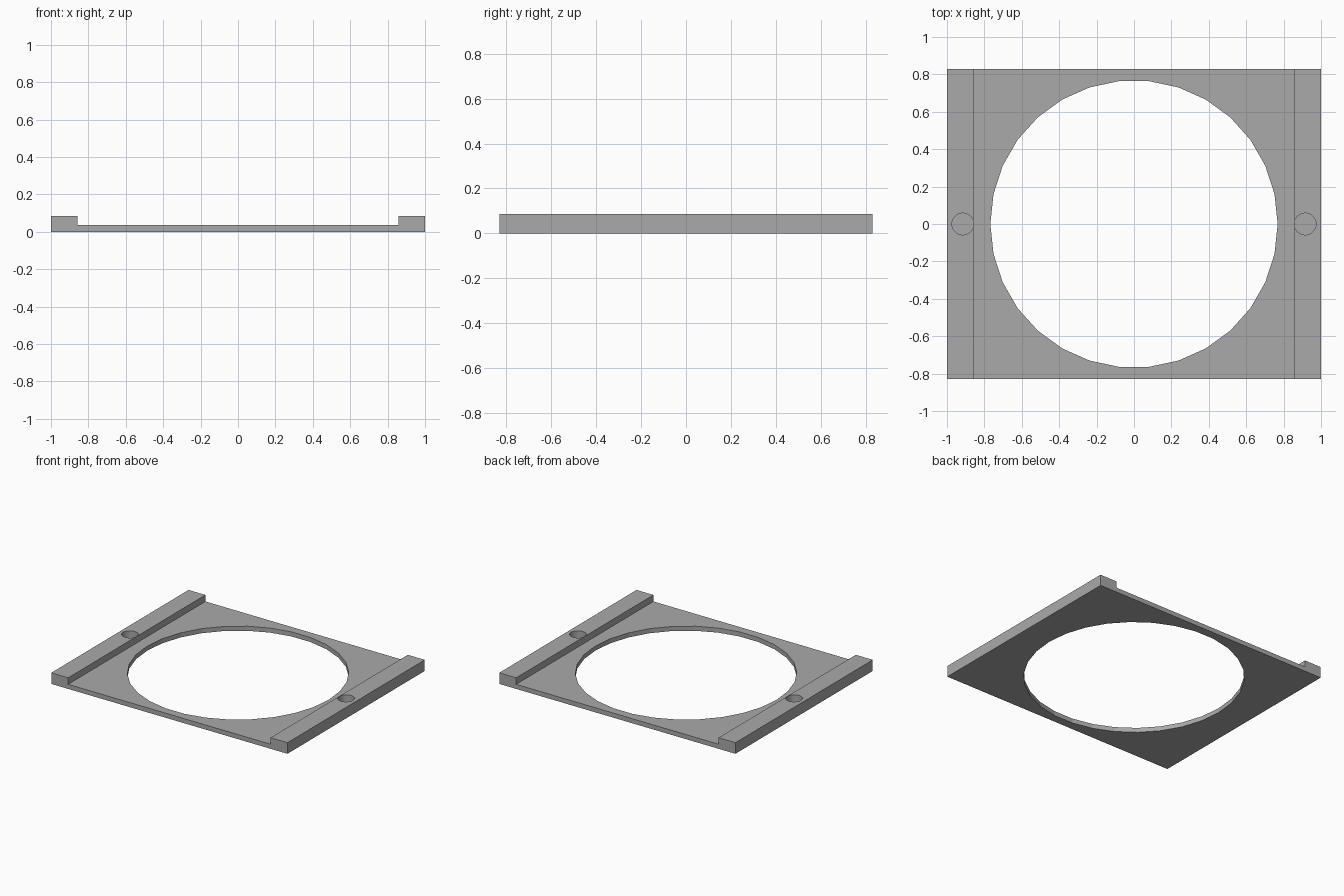
import bpy
import bmesh

HALF_X, HALF_Y = 1.0, 0.83
RAIL_X = 0.857
PLATE_Z, RAIL_Z = 0.035, 0.085

if "Cube" in bpy.data.objects:
    bpy.data.objects.remove(bpy.data.objects["Cube"], do_unlink=True)

grey = bpy.data.materials.new("plain_grey")
grey.use_nodes = True
grey.diffuse_color = (0.4, 0.4, 0.4, 1)
grey.node_tree.nodes["Principled BSDF"].inputs["Base Color"].default_value = (0.4, 0.4, 0.4, 1)

# Frame plate with a raised rail on each side: one channel profile, extruded along y
right_half = [(HALF_X, 0), (HALF_X, RAIL_Z), (RAIL_X, RAIL_Z), (RAIL_X, PLATE_Z)]
profile = right_half + [(-x, z) for x, z in reversed(right_half)]
bm = bmesh.new()
face = bm.faces.new([bm.verts.new((x, -HALF_Y, z)) for x, z in profile])
extruded = bmesh.ops.extrude_face_region(bm, geom=[face])["geom"]
bmesh.ops.translate(bm, vec=(0, 2 * HALF_Y, 0),
                    verts=[v for v in extruded if isinstance(v, bmesh.types.BMVert)])
bmesh.ops.recalc_face_normals(bm, faces=bm.faces)
mesh = bpy.data.meshes.new("frame_plate")
bm.to_mesh(mesh)
bm.free()
mesh.materials.append(grey)
frame = bpy.data.objects.new("frame_plate", mesh)
bpy.context.collection.objects.link(frame)


def cut_round_hole(name, x, radius, bottom, top):
    """Cut a vertical round hole into the frame."""
    bpy.ops.mesh.primitive_cylinder_add(vertices=30, radius=radius, depth=top - bottom,
                                        location=(x, 0, (top + bottom) / 2),
                                        rotation=(0, 0, 1.5707963))
    cutter = bpy.context.object
    cutter.name = name
    cutter.hide_render = True
    cutter.data.materials.append(grey)
    cut = frame.modifiers.new(name, "BOOLEAN")
    cut.operation = "DIFFERENCE"
    cut.solver = "EXACT"
    cut.object = cutter
    bpy.context.view_layer.objects.active = frame
    bpy.ops.object.modifier_apply(modifier=cut.name)
    bpy.data.objects.remove(cutter, do_unlink=True)


# Large central opening, then a blind hole in each rail
cut_round_hole("central_opening", 0, 0.768, -0.1, 0.2)
for side, x in (("left", 0.915), ("right", -0.915)):
    cut_round_hole(side + "_rail_hole", x, 0.058, 0.02, 0.2)
